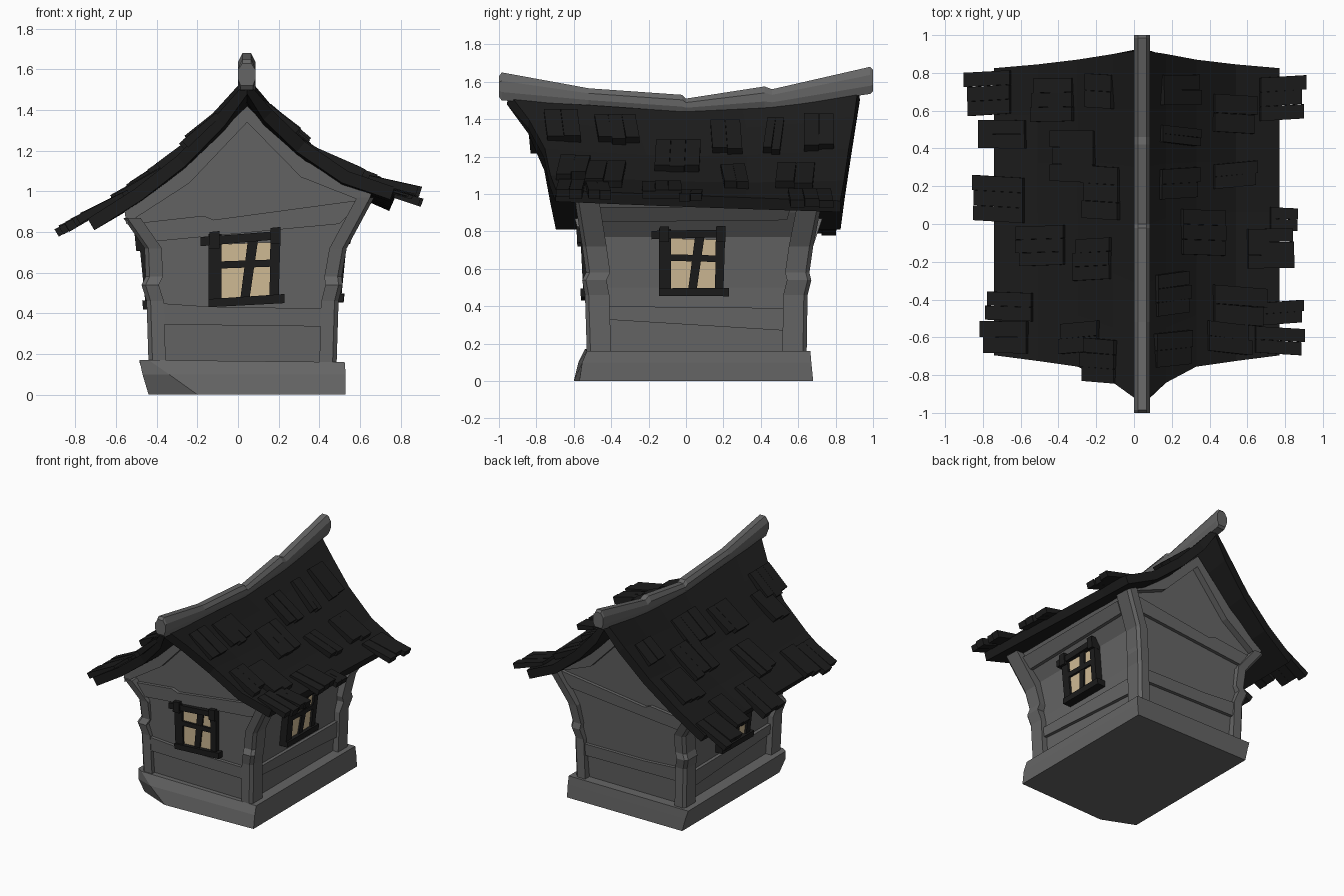
import bpy, bmesh, math, random
from mathutils import Vector

random.seed(4)


def material(name, rgb):
    m = bpy.data.materials.new(name)
    m.diffuse_color = (*rgb, 1)
    return m


GREY = material("weathered grey", (0.13, 0.13, 0.13))
DARK = material("charcoal wood", (0.0115, 0.0115, 0.0115))
PANE = material("warm pane", (0.65, 0.51, 0.31))


def finish(name, bm, mat):
    bmesh.ops.recalc_face_normals(bm, faces=bm.faces[:])
    me = bpy.data.meshes.new(name)
    bm.to_mesh(me)
    bm.free()
    me.materials.append(mat)
    ob = bpy.data.objects.new(name, me)
    bpy.context.collection.objects.link(ob)
    return ob


def add_loft(bm, rings):
    """Skin a row of equal-length point rings and cap both ends."""
    vs = [[bm.verts.new(p) for p in r] for r in rings]
    n = len(vs[0])
    for a, b in zip(vs, vs[1:]):
        for i in range(n):
            j = (i + 1) % n
            bm.faces.new((a[i], a[j], b[j], b[i]))
    bm.faces.new(vs[0])
    bm.faces.new(vs[-1])


def loft(name, rings, mat):
    bm = bmesh.new()
    add_loft(bm, rings)
    return finish(name, bm, mat)


def prisms(name, mat, fn, parts):
    """Outlines (u, v) given depth d0..d1, placed in space by fn(u, v, d)."""
    bm = bmesh.new()
    for poly, d0, d1 in parts:
        add_loft(bm, [[fn(u, v, d) for u, v in poly] for d in (d0, d1)])
    return finish(name, bm, mat)


def lerp_table(t, ts, vs):
    """Piecewise linear lookup, extended past both ends."""
    i = 0
    while i < len(ts) - 2 and t > ts[i + 1]:
        i += 1
    k = (t - ts[i]) / (ts[i + 1] - ts[i])
    return vs[i] + k * (vs[i + 1] - vs[i])


# Wall surfaces: leaning ends and flared sides
ZS = [0.12, 0.5, 0.77, 0.9]
xl = lambda z: lerp_table(z, ZS, [-0.39, -0.41, -0.43, -0.52])
xr = lambda z: lerp_table(z, ZS, [0.44, 0.455, 0.485, 0.575])
yf = lambda z: -0.49 - 0.05 * z
yb = lambda z: 0.58 + 0.08 * z
WALLS = {
    "front": lambda u, v, d: (u, yf(v) - d, v),
    "back": lambda u, v, d: (u, yb(v) + d, v),
    "right": lambda u, v, d: (xr(v) + d, u, v),
    "left": lambda u, v, d: (xl(v) - d, u, v),
}

# Stone base with a chipped front left corner
loft("foundation", [
    [(-0.20, -0.60, 0), (0.53, -0.57, 0), (0.53, 0.68, 0), (-0.44, 0.675, 0), (-0.44, -0.50, 0)],
    [(-0.34, -0.575, 0.10), (0.53, -0.555, 0.10), (0.53, 0.67, 0.10), (-0.465, 0.67, 0.10), (-0.47, -0.53, 0.10)],
    [(-0.44, -0.54, 0.17), (0.525, -0.53, 0.16), (0.525, 0.665, 0.16), (-0.485, 0.665, 0.16), (-0.485, -0.51, 0.17)],
], GREY)

# House body with gables
body = [(xl(z), z) for z in (0.12, 0.5, 0.77, 0.88)] + [(-0.25, 1.10), (0.045, 1.38), (0.3, 1.13), (0.61, 0.97)]
body += [(xr(z), z) for z in (0.9, 0.77, 0.5, 0.12)]
prisms("walls", GREY, lambda u, v, d: (u, yb(v) if d else yf(v), v), [(body, 0, 1)])

# Timber on the two gable ends
for side in ("front", "back"):
    prisms(side + "_beams", GREY, WALLS[side], [
        ([(-0.39, 0.345), (0.43, 0.335), (0.43, 0.425), (-0.1, 0.43), (-0.39, 0.45)], -0.02, 0.025),
        ([(-0.45, 0.75), (0.50, 0.84), (0.62, 0.96), (-0.12, 0.86), (-0.17, 0.88), (-0.53, 0.84)], -0.02, 0.025),
        ([(-0.55, 0.84), (-0.24, 1.04), (0.045, 1.34), (0.045, 1.42), (-0.27, 1.12), (-0.56, 0.92)], -0.02, 0.05),
        ([(0.64, 0.94), (0.31, 1.07), (0.045, 1.34), (0.045, 1.42), (0.33, 1.15), (0.66, 1.0)], -0.02, 0.05),
    ])

# Timber on the two long sides
for side in ("left", "right"):
    prisms(side + "_beams", GREY, WALLS[side], [
        ([(-0.45, 0.33), (0.52, 0.27), (0.52, 0.39), (-0.45, 0.40)], -0.02, 0.025),
        ([(-0.48, 0.85), (0.54, 0.86), (0.56, 0.93), (-0.5, 0.93)], -0.03, 0.025),
    ])

# Four bent corner posts with a knot part way up
for sx, xs in ((-1, [-0.44, -0.45, -0.475, -0.455, -0.46, -0.565]), (1, [0.485, 0.495, 0.515, 0.51, 0.535, 0.67])):
    top = 0.87 if sx < 0 else 0.97
    zs = [0.14, 0.46, 0.54, 0.58, 0.72, top]
    for end, ys in (("front", [-0.53, -0.54, -0.555, -0.535, -0.555, -0.595]),
                    ("back", [0.645, 0.65, 0.67, 0.66, 0.68, 0.73])):
        sy = 1 if end == "back" else -1
        rings = []
        for x, y, z in zip(xs, ys, zs):
            xi, yi = x - sx * 0.085, y - sy * 0.13
            rings.append([(x - sx * 0.02, y, z), (x, y - sy * 0.02, z), (x, yi, z), (xi, yi, z), (xi, y, z)])
        loft(f"{end}_{'right' if sx > 0 else 'left'}_post", rings, GREY)


# Crooked windows on the front and both sides; the side ones stand upright under the flared wall
def window(side, cu, cv, flip=1, level=0.0):
    def fn(u, v, d):
        x, y, z = WALLS[side](cu + flip * u, cv + v - level * u, d)
        if side == "right":
            x = 0.487 + 0.10 * v + d
        elif side == "left":
            x = -0.434 - 0.10 * v - d
        return x, y, z
    prisms(side + "_panes", PANE, fn, [([(-0.12, -0.16), (0.13, -0.16), (0.14, 0.13), (-0.12, 0.12)], 0.012, 0.02)])
    prisms(side + "_window_frame", DARK, fn, [
        ([(-0.175, -0.16), (-0.11, -0.16), (-0.11, 0.17), (-0.175, 0.17)], -0.03, 0.036),
        ([(0.125, -0.15), (0.17, -0.15), (0.18, 0.18), (0.13, 0.18)], -0.03, 0.036),
        ([(-0.215, 0.11), (0.175, 0.145), (0.175, 0.185), (-0.215, 0.155)], -0.03, 0.046),
        ([(-0.175, -0.19), (0.20, -0.17), (0.20, -0.125), (-0.175, -0.15)], -0.03, 0.05),
        ([(-0.175, 0.10), (-0.12, 0.10), (-0.12, 0.185), (-0.17, 0.18)], -0.03, 0.055),
        ([(0.13, 0.12), (0.18, 0.12), (0.18, 0.205), (0.13, 0.20)], -0.03, 0.055),
        ([(-0.02, -0.16), (0.025, -0.16), (0.07, 0.15), (0.02, 0.15)], 0, 0.032),
        ([(-0.13, 0.0), (0.15, 0.01), (0.15, 0.045), (-0.13, 0.035)], 0, 0.036),
    ])


window("front", 0.03, 0.62)
window("right", 0.03, 0.635, 1, 0.06)
window("left", 0.05, 0.60, -1, 0.06)

# Curved roof: profile and end overhang along each slope
RIDGE = 0.043
RX = {1: [RIDGE, 0.17, 0.33, 0.54, 0.77], -1: [RIDGE, -0.11, -0.30, -0.51, -0.74]}
RZ = {1: [1.47, 1.35, 1.215, 1.085, 1.02], -1: [1.47, 1.325, 1.15, 1.0, 0.865]}
Y0 = [-0.95, -0.84, -0.755, -0.725, -0.695]
Y1 = [0.92, 0.90, 0.87, 0.845, 0.825]


def roof_z(x, y):
    s = 1 if x >= RIDGE else -1
    z = lerp_table(s * x, [s * v for v in RX[s]], RZ[s])
    t = min(1, abs(x - RIDGE) / 0.75)
    z += (0.07 if y < 0 else 0.10) * (y / 0.93) ** 2 * (1 - t)
    return z - (0.04 * (y + 0.7) * t if s > 0 else 0)


bm = bmesh.new()
cols = [(RX[-1][i], i) for i in (4, 3, 2, 1)] + [(RX[1][i], i) for i in range(5)]
grid = []
for x, i in cols:
    ys = [Y0[i] + (Y1[i] - Y0[i]) * k / 6 for k in range(7)]
    grid.append([bm.verts.new((x, y, roof_z(x, y))) for y in ys])
for a, b in zip(grid, grid[1:]):
    for k in range(6):
        bm.faces.new((a[k], b[k], b[k + 1], a[k + 1]))
roof = finish("roof", bm, DARK)
if roof.data.polygons[0].normal.z < 0:
    roof.data.flip_normals()
mod = roof.modifiers.new("thickness", 'SOLIDIFY')
mod.thickness = 0.065
mod.offset = -1

# Loose shingles: centre x, y, then length down the slope and width in plan
SHINGLES = [
    (-0.77, 0.70, 0.24, 0.23), (-0.70, 0.475, 0.26, 0.15), (-0.71, 0.125, 0.26, 0.24), (-0.66, -0.44, 0.25, 0.15),
    (-0.68, -0.60, 0.24, 0.17), (-0.43, 0.66, 0.22, 0.23), (-0.32, 0.36, 0.23, 0.27), (-0.17, 0.16, 0.19, 0.28),
    (-0.49, -0.11, 0.25, 0.21), (-0.21, -0.18, 0.18, 0.22), (-0.29, -0.59, 0.21, 0.16), (-0.18, -0.73, 0.17, 0.23),
    (-0.18, 0.70, 0.14, 0.18), (0.24, 0.71, 0.19, 0.16), (0.24, 0.48, 0.20, 0.09), (0.53, 0.59, 0.22, 0.20),
    (0.53, 0.25, 0.22, 0.13), (0.23, 0.21, 0.19, 0.16), (0.36, -0.04, 0.22, 0.24), (0.20, -0.38, 0.17, 0.22),
    (0.56, -0.42, 0.28, 0.20), (0.50, -0.59, 0.22, 0.16), (0.20, -0.67, 0.18, 0.18), (0.785, 0.66, 0.24, 0.23),
    (0.79, 0.03, 0.14, 0.12), (0.73, -0.13, 0.26, 0.21), (0.76, -0.48, 0.27, 0.12), (0.77, -0.61, 0.26, 0.14)]
bm = bmesh.new()
for x, y, length, width in SHINGLES:
    s = 1 if x > RIDGE else -1
    xa, xb = x - s * length / 2, x + s * length / 2
    a, b = (Vector((q, 0, roof_z(q, y))) for q in (xa, xb))
    up = Vector((-(b - a).z, 0, (b - a).x)).normalized() * s
    skew = random.uniform(-0.025, 0.025)
    n = 3 if width > 0.2 else 2
    for k in range(n):
        # each shingle is a few planks of uneven length and lift
        p0, p1 = (y + width * (q / n - 0.5) for q in (k, k + 0.985))
        cut = (b - a) * random.uniform(-0.13, 0.0)
        low, high = up * random.uniform(0.0, 0.008), up * random.uniform(0.036, 0.044)
        end = []
        for base, lift, dy in ((a, 0, 0), (b + cut, 1, skew)):
            end.append([base + o + Vector((0, p + dy, 0)) for o, p in
                        ((low * lift - up * 0.01, p0), (low * lift - up * 0.01, p1),
                         (high * (0.5 + 0.5 * lift), p1), (high * (0.5 + 0.5 * lift), p0))])
        add_loft(bm, end)
finish("shingles", bm, DARK)

# Sagging ridge beam with bevelled edges
rings = []
for y, zb, zt in ((-1.0, 1.52, 1.63), (-0.985, 1.50, 1.65), (-0.52, 1.475, 1.565), (-0.02, 1.44, 1.53),
                  (0.0, 1.44, 1.51), (0.42, 1.46, 1.575), (0.46, 1.46, 1.56), (0.985, 1.535, 1.68), (1.0, 1.55, 1.665)):
    h = (zt - zb) * 0.3
    rings.append([(RIDGE + dx, y, z) for dx, z in (
        (-0.03, zb), (0.03, zb), (0.043, zb + h), (0.043, zt - h), (0.022, zt), (-0.022, zt), (-0.043, zt - h), (-0.043, zb + h))])
loft("ridge_beam", rings, GREY)
